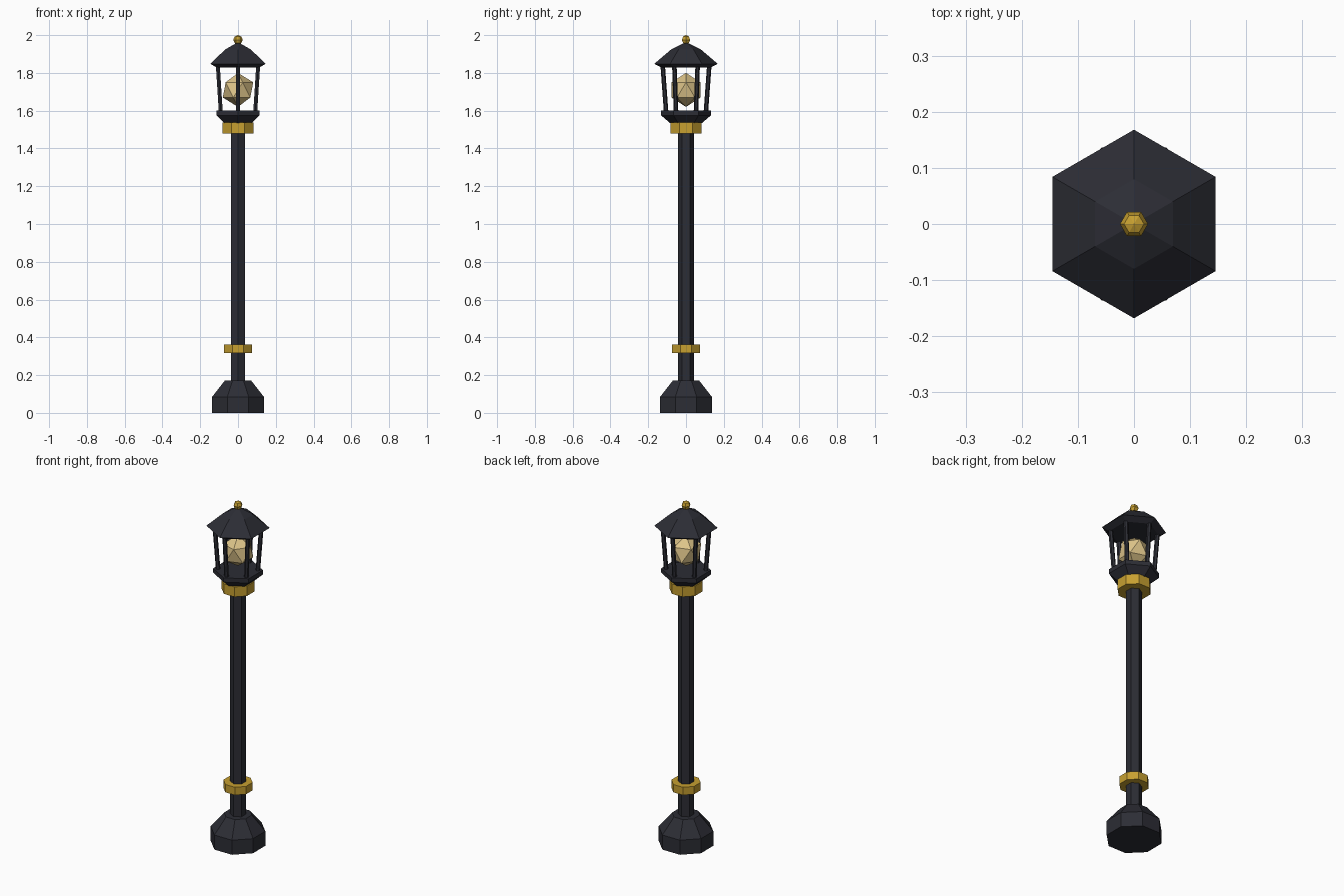
import bpy, bmesh
from math import cos, sin, pi
from mathutils import Vector

if "Cube" in bpy.data.objects:
    bpy.data.objects.remove(bpy.data.objects["Cube"], do_unlink=True)


def material(name, rgb):
    mat = bpy.data.materials.new(name)
    mat.use_nodes = True
    mat.diffuse_color = (*rgb, 1)
    mat.node_tree.nodes["Principled BSDF"].inputs["Base Color"].default_value = (*rgb, 1)
    return mat


iron = material("dark iron", (0.025, 0.026, 0.035))
gold = material("gold", (0.57, 0.35, 0.03))
glow = material("warm glow", (0.72, 0.55, 0.25))


def finish(name, bm, mat):
    bmesh.ops.recalc_face_normals(bm, faces=bm.faces[:])
    mesh = bpy.data.meshes.new(name)
    bm.to_mesh(mesh)
    bm.free()
    mesh.materials.append(mat)
    obj = bpy.data.objects.new(name, mesh)
    bpy.context.collection.objects.link(obj)
    return obj


def turned(name, profile, sides, mat, turn):
    """Stack of polygon rings given as (radius, height), capped at both ends."""
    bm = bmesh.new()
    rings = []
    for r, z in profile:
        angles = [turn + 2 * pi * i / sides for i in range(sides)]
        rings.append([bm.verts.new((r * cos(a), r * sin(a), z)) for a in angles])
    for low, high in zip(rings, rings[1:]):
        for i in range(sides):
            j = (i + 1) % sides
            bm.faces.new((low[i], low[j], high[j], high[i]))
    bm.faces.new(rings[0][::-1])
    bm.faces.new(rings[-1])
    return finish(name, bm, mat)


HEX = pi / 6    # corners on the y axis
OCT = pi / 8    # flats on both axes

# Foot, pole and collars
turned("foot", [(0.148, 0), (0.148, 0.085), (0.075, 0.172)], 8, iron, OCT)
turned("pole", [(0.042, 0.16), (0.042, 1.49)], 6, iron, HEX)
turned("lower_collar", [(0.079, 0.317), (0.079, 0.363)], 8, gold, OCT)
turned("upper_collar", [(0.089, 1.479), (0.089, 1.537)], 8, gold, OCT)

# Lantern tray and roof
turned("lantern_tray", [(0.085, 1.535), (0.132, 1.575), (0.132, 1.6)], 6, iron, HEX)
turned("lantern_roof", [(0.13, 1.828), (0.168, 1.848), (0.08, 1.923), (0.016, 1.955)],
       6, iron, HEX)

# Six bars leaning outwards at the lantern corners
for i in range(6):
    a = HEX + i * pi / 3
    out = Vector((cos(a), sin(a), 0))
    ends = [out * 0.105 + Vector((0, 0, 1.59)), out * 0.123 + Vector((0, 0, 1.835))]
    bm = bmesh.new()
    rings = [[bm.verts.new(p + Vector((cos(b), sin(b), 0)) * 0.012)
              for b in (HEX + k * pi / 3 for k in range(6))] for p in ends]
    for k in range(6):
        n = (k + 1) % 6
        bm.faces.new((rings[0][k], rings[0][n], rings[1][n], rings[1][k]))
    bm.faces.new(rings[0][::-1])
    bm.faces.new(rings[1])
    finish(f"lantern_bar_{i + 1}", bm, iron)

# Faceted lamp
bm = bmesh.new()
bmesh.ops.create_icosphere(bm, subdivisions=1, radius=0.09)
finish("lamp", bm, glow).location.z = 1.71

# Ball on the roof
bm = bmesh.new()
bmesh.ops.create_uvsphere(bm, u_segments=6, v_segments=4, radius=0.025)
ball = finish("roof_ball", bm, gold)
ball.location.z = 1.975
ball.rotation_euler.z = HEX
